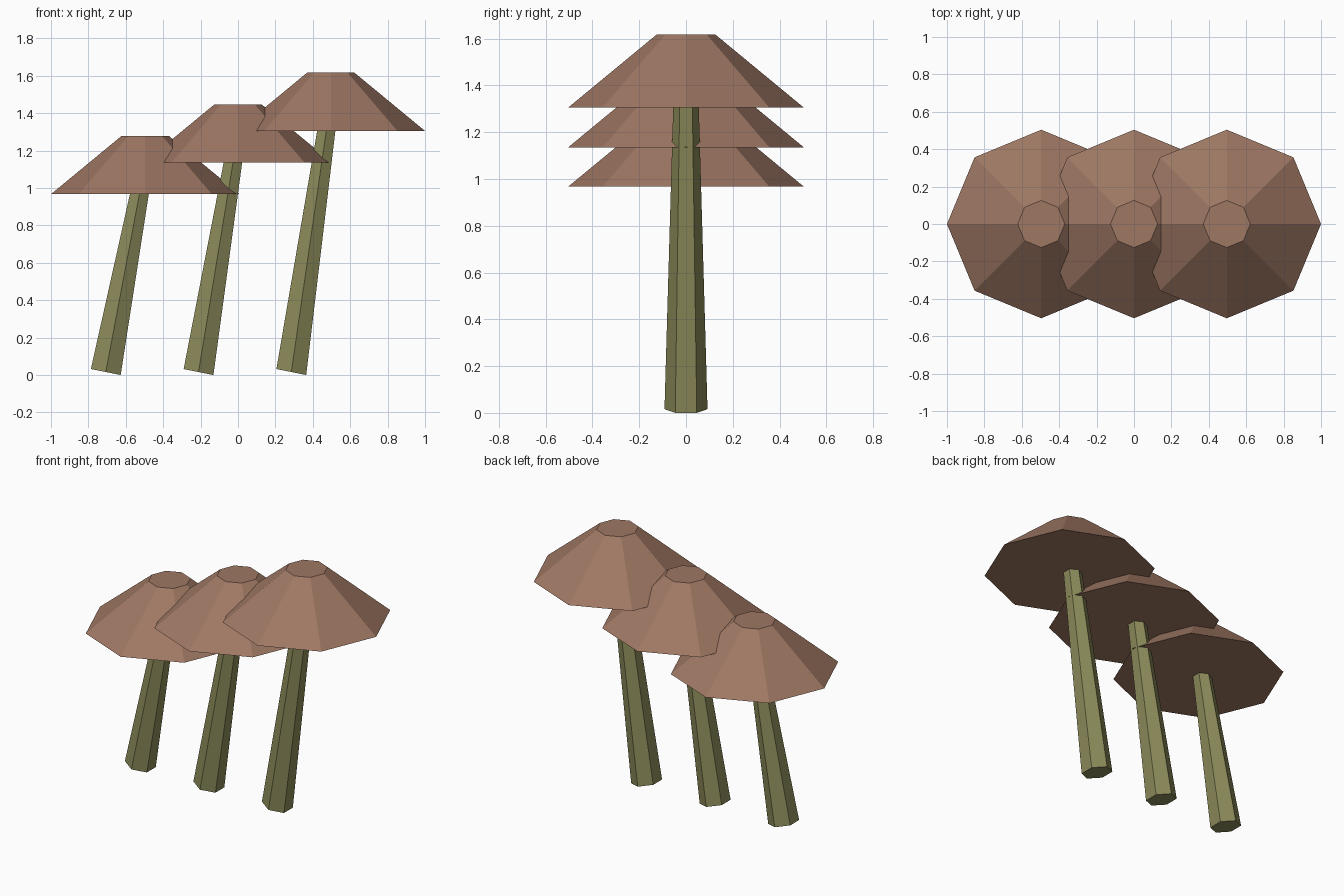
import bpy, bmesh, math

if "Cube" in bpy.data.objects:
    bpy.data.objects.remove(bpy.data.objects["Cube"])


def srgb(h):
    vals = [int(h[i:i + 2], 16) / 255 for i in (0, 2, 4)]
    return [v / 12.92 if v <= 0.04045 else ((v + 0.055) / 1.055) ** 2.4 for v in vals] + [1]


def material(name, h):
    m = bpy.data.materials.new(name)
    m.diffuse_color = srgb(h)
    m.use_nodes = True
    m.node_tree.nodes["Principled BSDF"].inputs["Base Color"].default_value = m.diffuse_color
    return m


def loft(name, sides, phase, rings, mat):
    """Closed solid between rings of (x, z, radius, slope of z along x)."""
    bm = bmesh.new()
    loops = []
    for cx, cz, r, slope in rings:
        loop = []
        for i in range(sides):
            a = phase + 2 * math.pi * i / sides
            dx = r * math.cos(a)
            loop.append(bm.verts.new((cx + dx, r * math.sin(a), cz + slope * dx)))
        loops.append(loop)
    bm.faces.new(loops[0][::-1])
    bm.faces.new(loops[-1])
    for lo, hi in zip(loops, loops[1:]):
        for i in range(sides):
            j = (i + 1) % sides
            bm.faces.new((lo[i], lo[j], hi[j], hi[i]))
    bmesh.ops.recalc_face_normals(bm, faces=bm.faces)
    me = bpy.data.meshes.new(name)
    bm.to_mesh(me)
    bm.free()
    me.materials.append(mat)
    ob = bpy.data.objects.new(name, me)
    bpy.context.collection.objects.link(ob)


brown = material("cap brown", "9f7864")
green = material("stalk olive", "8b8a5a")

# Three mushrooms rising in steps from left to right
for label, x, z in (("left", -0.496, 0.967), ("middle", 0.0, 1.135), ("right", 0.496, 1.305)):
    # Eight-sided cap with a flat top
    loft(label + "_cap", 8, 0, [(x, z, 0.504, 0), (x, z + 0.312, 0.126, 0)], brown)
    # Leaning, tapered six-sided stalk ending inside the cap
    loft(label + "_stalk", 6, math.pi / 6,
         [(x - 0.211, 0.016, 0.092, -0.2), (x, z + 0.165, 0.05, -0.2)], green)
